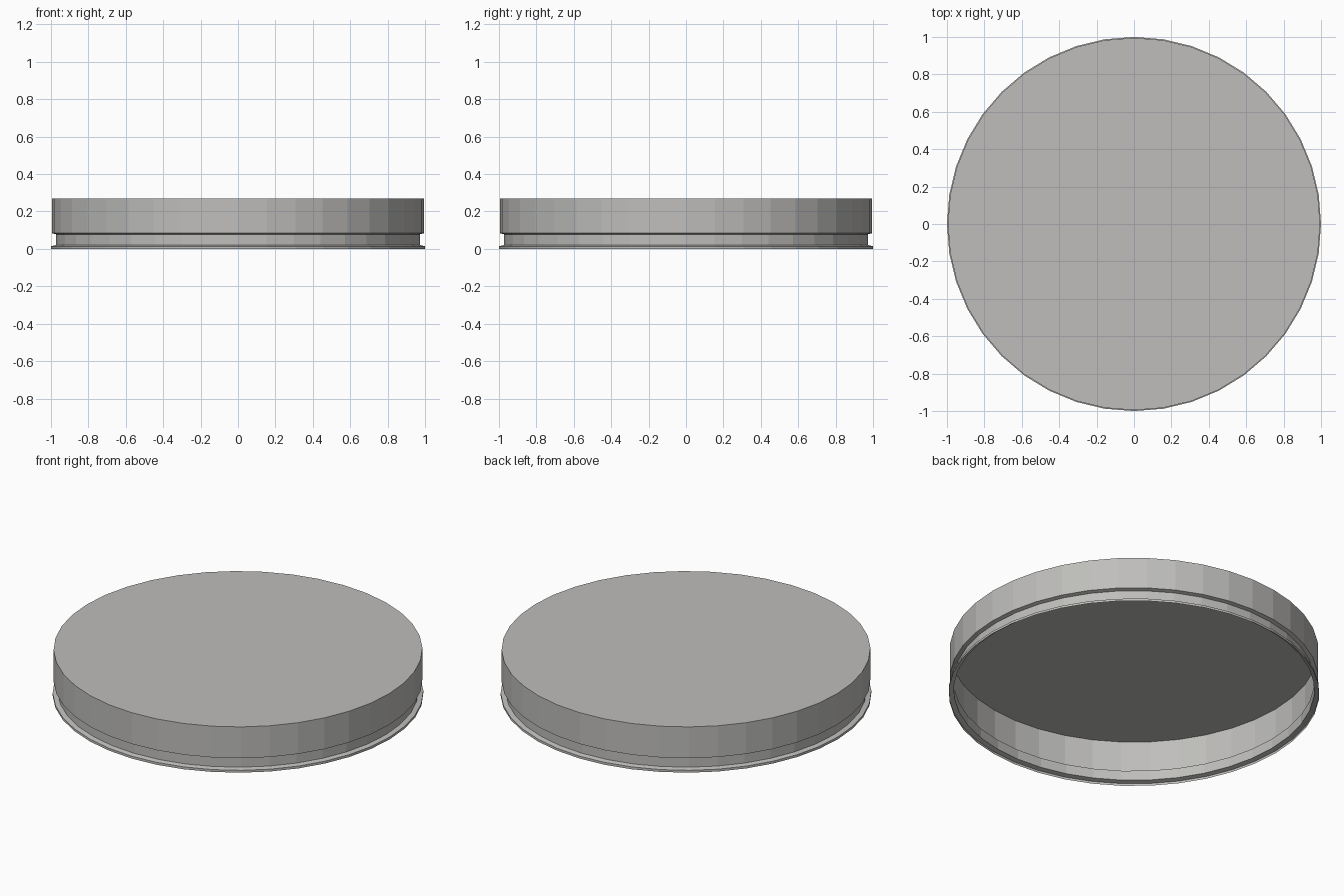
import bpy, bmesh, math

if "Cube" in bpy.data.objects:
    bpy.data.objects.remove(bpy.data.objects["Cube"])

SIDES = 40

# single grey material
grey = bpy.data.materials.new("light grey")
grey.diffuse_color = (0.52, 0.515, 0.50, 1)
grey.use_nodes = True
grey.node_tree.nodes["Principled BSDF"].inputs["Base Color"].default_value = grey.diffuse_color

# lid profile (radius, height) from the top edge down to the open rim
profile = [(0.995, 0.27), (0.995, 0.084), (0.973, 0.078),
           (0.973, 0.02), (1.0, 0.014), (1.0, 0.0)]

bm = bmesh.new()
rings = []
for r, z in profile:
    rings.append([bm.verts.new((r * math.cos(math.tau * i / SIDES),
                                r * math.sin(math.tau * i / SIDES), z))
                  for i in range(SIDES)])

# flat top, then the thin hollow skirt with groove and flared lip
bm.faces.new(rings[0])
for upper, lower in zip(rings, rings[1:]):
    for i in range(SIDES):
        j = (i + 1) % SIDES
        bm.faces.new((upper[i], lower[i], lower[j], upper[j]))

mesh = bpy.data.meshes.new("round_lid")
bm.to_mesh(mesh)
bm.free()
mesh.materials.append(grey)
lid = bpy.data.objects.new("round_lid", mesh)
bpy.context.collection.objects.link(lid)
